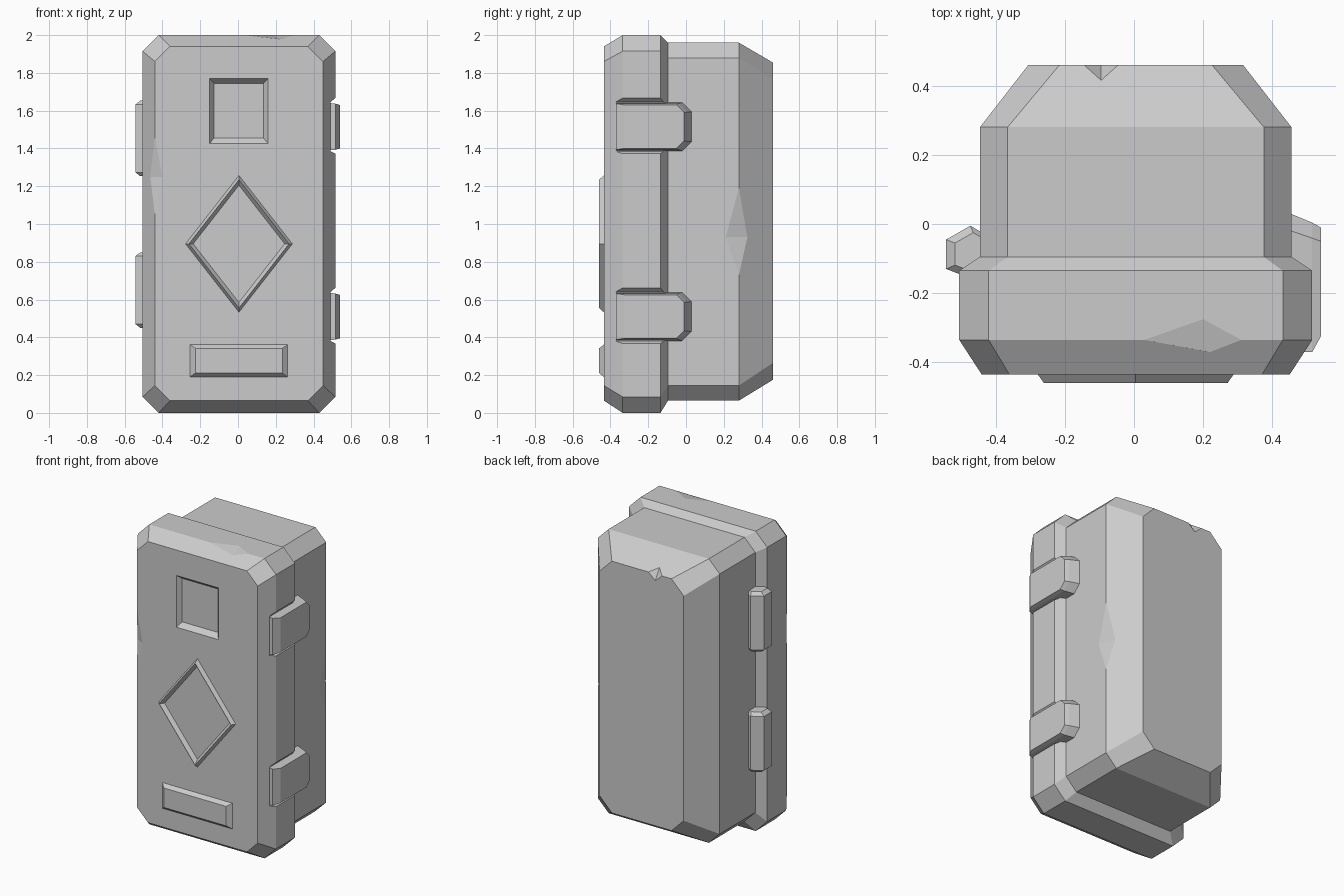
import bpy
import bmesh
from mathutils import Vector

cube = bpy.data.objects.get("Cube")
if cube:
    bpy.data.objects.remove(cube)

CX = 0.005  # middle of the case
FRONT = -0.435

metal = bpy.data.materials.new("plain grey")
metal.use_nodes = True
GREY = (0.6, 0.6, 0.6, 1)
metal.diffuse_color = GREY
metal.node_tree.nodes["Principled BSDF"].inputs["Base Color"].default_value = GREY


def finish(name, bm):
    bmesh.ops.recalc_face_normals(bm, faces=bm.faces)
    mesh = bpy.data.meshes.new(name)
    bm.to_mesh(mesh)
    bm.free()
    mesh.materials.append(metal)
    obj = bpy.data.objects.new(name, mesh)
    bpy.context.scene.collection.objects.link(obj)
    return obj


def loft(name, rings, closed=False):
    """Skin rings of points; cap the ends, or join them into a loop."""
    bm = bmesh.new()
    loops = [[bm.verts.new(p) for p in ring] for ring in rings]
    pairs = list(zip(loops, loops[1:]))
    if closed:
        pairs.append((loops[-1], loops[0]))
    else:
        bm.faces.new(loops[0])
        bm.faces.new(loops[-1])
    for a, b in pairs:
        for i in range(len(a)):
            j = (i + 1) % len(a)
            bm.faces.new((a[i], a[j], b[j], b[i]))
    return finish(name, bm)


def rect(y, x0, x1, z0, z1):
    return [(x0, y, z0), (x1, y, z0), (x1, y, z1), (x0, y, z1)]


def octagon(y, half, z0, z1, c):
    """Rectangle with cut corners, facing along y."""
    right = [(half - c, z0), (half, z0 + c), (half, z1 - c), (half - c, z1)]
    left = [(-x, z) for x, z in reversed(right)]
    return [(CX + x, y, z) for x, z in right + left]


def cut(target, cutter):
    cutter.hide_render = True
    mod = target.modifiers.new("cut", "BOOLEAN")
    mod.operation = "DIFFERENCE"
    mod.solver = "EXACT"
    mod.object = cutter
    bpy.context.view_layer.objects.active = target
    bpy.ops.object.modifier_apply(modifier=mod.name)
    bpy.data.objects.remove(cutter)


def dent(target, a, b, p, q, outward):
    """Chip an edge from a to b, down to p and q on its two faces."""
    a, b, p, q = map(Vector, (a, b, p, q))
    out = Vector(outward).normalized()
    bm = bmesh.new()
    for v in (a, b, p, q, (a + b) / 2 + out * 0.2):
        bm.verts.new(v)
    bmesh.ops.convex_hull(bm, input=bm.verts)
    cut(target, finish("dent_cutter", bm))


# Main shells
lid = loft("front_lid", [
    octagon(FRONT, 0.445, 0.065, 1.94, 0.08),
    octagon(-0.335, 0.51, 0, 2, 0.085),
    octagon(-0.135, 0.51, 0, 2, 0.085),
    octagon(-0.095, 0.45, 0.065, 1.96, 0.08),
])
body = loft("rear_body", [
    octagon(-0.11, 0.45, 0.065, 1.96, 0.08),
    octagon(0.28, 0.45, 0.065, 1.96, 0.08),
    octagon(0.46, 0.31, 0.175, 1.855, 0.09),
])

# Square recess in the lid
cut(lid, loft("recess_cutter", [
    rect(-0.5, -0.15, 0.16, 1.425, 1.77),
    rect(FRONT, -0.15, 0.16, 1.425, 1.77),
    rect(FRONT + 0.03, -0.128, 0.135, 1.455, 1.745),
]))

# Raised diamond frame
def diamond(y, s):
    w, h, z = 0.285 * s, 0.365 * s, 0.895
    return [(CX, y, z - h), (CX + w, y, z), (CX, y, z + h), (CX - w, y, z)]

loft("diamond_frame", [diamond(FRONT + 0.003, 1), diamond(-0.46, 0.93),
                       diamond(FRONT + 0.003, 0.84)], closed=True)

# Raised bar plate
loft("bar_plate", [
    rect(FRONT + 0.005, -0.26, 0.268, 0.185, 0.365),
    rect(-0.46, -0.225, 0.235, 0.212, 0.342),
])

# Latches on the left side, each in a sloped notch in the lid
def latch_ring(x, front, back, h, c, z):
    half = [(front, h), (back - c, h), (back, h - c)]
    pts = half + [(y, -d) for y, d in reversed(half)]
    return [(x, y, z + d) for y, d in pts]

for label, z in (("upper", 1.515), ("lower", 0.51)):
    cut(lid, loft("notch_cutter", [
        [(x, y, z + d) for y, d in ((-0.5, lo), (0, lo), (0, hi), (-0.5, hi))]
        for x, lo, hi in ((0.49, -0.13, 0.13), (0.53, -0.15, 0.165))]))
    loft(label + "_latch", [
        latch_ring(0.44, -0.37, 0.035, 0.13, 0.05, z),
        latch_ring(0.515, -0.37, 0.004, 0.122, 0.045, z),
        latch_ring(0.54, -0.325, -0.01, 0.115, 0.04, z),
    ])

# Hinge barrels on the right side
SECTION = [(-0.543, -0.045), (-0.473, -0.005), (-0.43, -0.03),
           (-0.43, -0.15), (-0.49, -0.15), (-0.543, -0.13)]

def hinge_ring(z, s):
    return [(-0.44 + (x + 0.44) * s, -0.085 + (y + 0.085) * s, z)
            for x, y in SECTION]

for label, z in (("upper", 1.453), ("lower", 0.65)):
    loft(label + "_hinge", [hinge_ring(z + d, s) for d, s in
                            ((-0.2, 0.75), (-0.18, 1), (0.18, 1), (0.2, 0.75))])

# Chipped edges
dent(lid, (0.03, -0.335, 2), (0.31, -0.335, 2), (0.2, -0.275, 2),
     (0.22, -0.37, 1.978), (0, -0.3, 1))
dent(lid, (-0.44, FRONT, 1.46), (-0.44, FRONT, 1.05), (-0.4, FRONT, 1.25),
     (-0.465, -0.397, 1.25), (-0.45, -1, 0))
dent(body, (0.455, 0.28, 1.19), (0.455, 0.28, 0.73), (0.455, 0.21, 0.93),
     (0.42, 0.325, 0.93), (1, 0.35, 0))
dent(body, (-0.145, 0.46, 1.855), (-0.045, 0.46, 1.855),
     (-0.095, 0.415, 1.881), (-0.095, 0.46, 1.81), (0, 0.7, 0.7))
